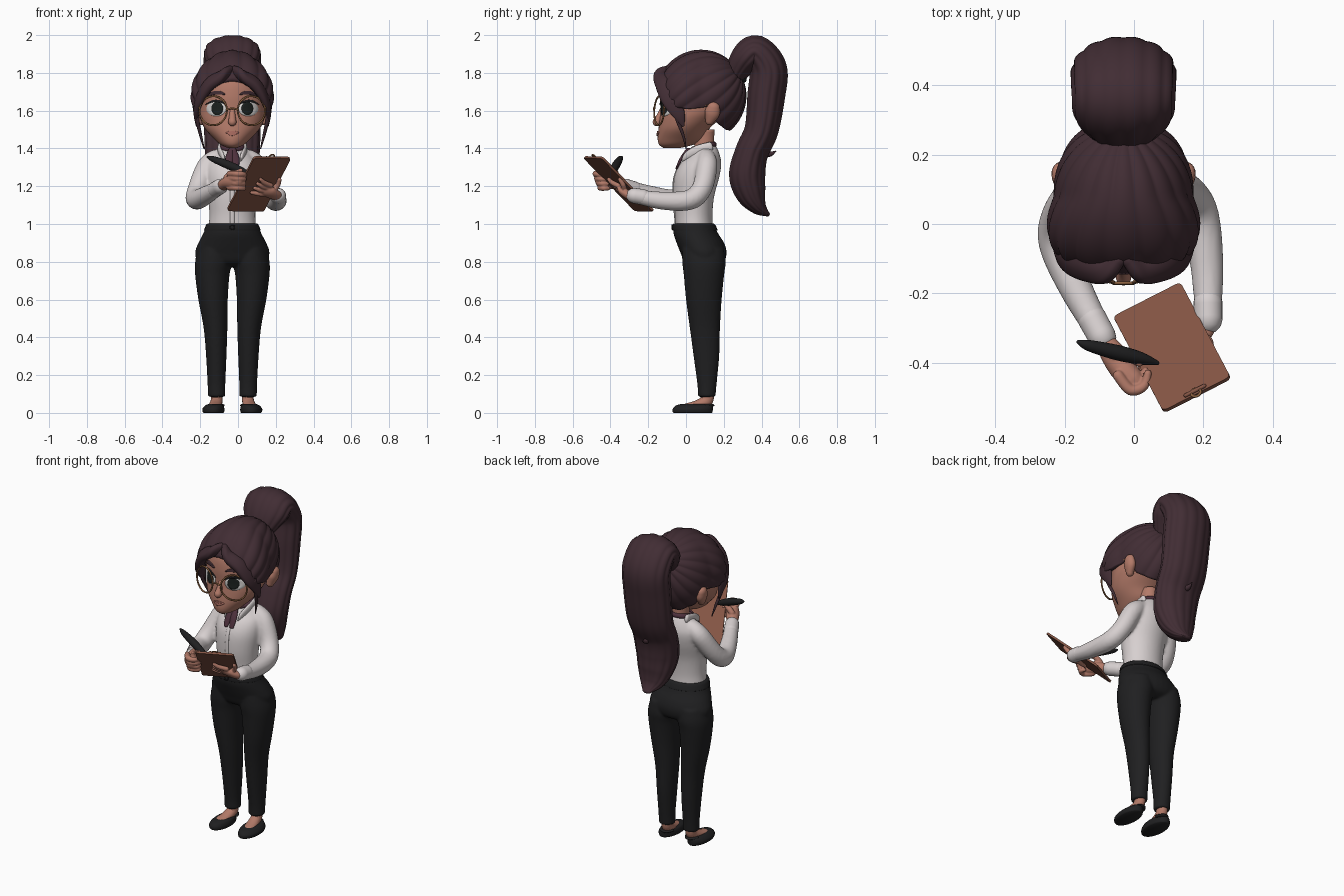
import bpy, bmesh, math
from mathutils import Vector
from mathutils.bvhtree import BVHTree

if "Cube" in bpy.data.objects:
    bpy.data.objects.remove(bpy.data.objects["Cube"])

CX, TAU = -0.03, 2 * math.pi  # body centre line, full turn


def material(name, *rgb):
    m = bpy.data.materials.new(name)
    m.diffuse_color = (*rgb, 1)
    m.use_nodes = True
    m.node_tree.nodes["Principled BSDF"].inputs["Base Color"].default_value = m.diffuse_color
    return m


SKIN, HAIR = material("skin", .45, .195, .14), material("dark_plum_hair", .053, .026, .034)
SHIRT, BLACK = material("off_white_cloth", .68, .63, .63), material("black_cloth", .014, .014, .015)
BOARD, GOLD = material("brown_board", .23, .09, .058), material("bronze_metal", .26, .12, .05)
LIP, WHITE = material("lips", .39, .145, .115), material("eye_white", .72, .70, .68)
IRIS, SCARF = material("dark_iris", .012, .016, .014), material("mauve_scarf", .075, .03, .045)


def make(name, verts, faces, mat, smooth=True):
    me = bpy.data.meshes.new(name)
    me.from_pydata([tuple(v) for v in verts], [], faces)
    bm = bmesh.new()
    bm.from_mesh(me)
    bmesh.ops.recalc_face_normals(bm, faces=bm.faces)
    bm.to_mesh(me)
    me.materials.append(mat)
    me.shade_smooth() if smooth else me.shade_flat()
    ob = bpy.data.objects.new(name, me)
    bpy.context.collection.objects.link(ob)
    return ob


def grid(rows, n):
    """Quads between consecutive closed rings of n points."""
    return [(i * n + j, i * n + (j + 1) % n, (i + 1) * n + (j + 1) % n, (i + 1) * n + j) for i in range(rows - 1) for j in range(n)]


def spline(pts, steps):
    """Catmull-Rom resampling of points with any number of fields."""
    out, n = [], len(pts)
    for i in range(n - 1):
        p = [pts[max(0, min(n - 1, i + k))] for k in (-1, 0, 1, 2)]
        for t in [s / steps for s in range(steps)]:
            out.append([.5 * (2 * b + (c - a) * t + (2 * a - 5 * b + 4 * c - d) * t * t + (3 * b - a - 3 * c + d) * t ** 3)
                        for a, b, c, d in zip(*p)])
    return out + [list(pts[-1])]


def sweep(name, pts, mat, n=20, steps=5, flat=False, lobes=0):
    """Sweep elliptical rings along points (x, y, z, ra[, rb]), with round ends unless flat."""
    rows = spline([tuple(p) if len(p) == 5 else (*p, p[3]) for p in pts], steps)
    pos = [Vector(r[:3]) for r in rows]
    ref = Vector((0, 0, 1)) if abs((pos[-1] - pos[0]).normalized().x) > .75 else Vector((1, 0, 0))
    rings, verts = [], []
    for i, r in enumerate(rows):
        t = (pos[min(i + 1, len(rows) - 1)] - pos[max(i - 1, 0)]).normalized()
        a = ref if flat else (ref - t * ref.dot(t)).normalized()
        rings.append((pos[i], a, Vector((0, 1, 0)) if flat else t.cross(a), t, r[3], r[4]))
    if not flat:
        caps = [[(c + t * sign * min(ra, rb) * math.sin(k), a, b, t, ra * math.cos(k), rb * math.cos(k)) for k in (.5, 1.0, 1.4)]
                for sign, (c, a, b, t, ra, rb) in ((-1, rings[0]), (1, rings[-1]))]
        rings = caps[0][::-1] + rings + caps[1]
    for c, a, b, t, ra, rb in rings:
        for q in [TAU * j / n for j in range(n)]:
            g = 1 + (.04 * (abs(math.cos(q * lobes / 2)) - .6) if lobes else 0)
            verts.append(c + a * (ra * g * math.cos(q)) + b * (rb * g * math.sin(q)))
    return make(name, verts, grid(len(rings), n) + [tuple(range(n)), tuple(range(len(verts) - n, len(verts)))], mat)


def stack(name, rows, mat, n=32):
    """Horizontal ellipses from (z, y_front, y_back, half_width[, x_offset])."""
    return sweep(name, [(CX + sum(r[4:]), (r[1] + r[2]) / 2, r[0], r[3], (r[2] - r[1]) / 2) for r in rows], mat, n, flat=True)


def ring(name, loc, R, r, mat, axis):
    m = Vector(axis).to_track_quat('Z', 'Y').to_matrix()
    vs = [m @ Vector(((R + r * math.cos(v)) * math.cos(u), (R + r * math.cos(v)) * math.sin(u), r * math.sin(v))) + Vector(loc)
          for u in [TAU * i / 40 for i in range(41)] for v in [TAU * j / 8 for j in range(8)]]
    return make(name, vs, grid(41, 8), mat)


def fuse(obs, name, voxel, rounds):
    """Blend overlapping parts into one soft skin."""
    with bpy.context.temp_override(active_object=obs[0], selected_editable_objects=obs):
        bpy.ops.object.join()
    obs[0].name = name
    m = obs[0].modifiers.new("fuse", 'REMESH')
    m.mode, m.voxel_size, m.use_smooth_shade = 'VOXEL', voxel, True
    obs[0].modifiers.new("soften", 'SMOOTH').iterations = rounds


# Head and neck
head = stack("head", [(1.403, -.12, -.03, .025), (1.42, -.142, .04, .062), (1.45, -.15, .09, .095), (1.50, -.146, .12, .142),
                      (1.55, -.14, .17, .168), (1.60, -.135, .22, .18), (1.68, -.138, .25, .18), (1.76, -.122, .24, .163),
                      (1.84, -.06, .2, .12), (1.88, .02, .14, .06)], SKIN, 40)
stack("neck", [(1.34, .03, .16, .065), (1.40, .045, .15, .05), (1.50, .03, .15, .05)], SKIN)
tree = BVHTree.FromPolygons([v.co for v in head.data.vertices], [p.vertices for p in head.data.polygons])


def decal(name, x, z, rx, rz, off, mat, bend=0, tilt=0):
    """Thin plate laid on the face."""
    vs = []
    for k, q in [(k, TAU * j / 28) for k in (.02, .35, .7, 1, 1.02) for j in range(28)]:
        dx = rx * k * math.cos(q)
        dz = rz * k * math.sin(q) + bend * (dx / rx) ** 2 + tilt * dx
        y = tree.ray_cast(Vector((x + dx, -1, z + dz)), Vector((0, 1, 0)))[0].y
        vs.append((x + dx, y - (off if k <= 1 else -.002), z + dz))
    make(name, vs, grid(5, 28) + [tuple(range(28))], mat)


# Face and glasses
for s in (-1, 1):
    decal("eye_white", CX + s * .085, 1.61, .052, .039, .003, WHITE)
    decal("iris", CX + s * .08, 1.612, .031, .036, .005, IRIS)
    decal("upper_lash", CX + s * .087, 1.652, .057, .006, .007, BLACK, bend=-.022)
    decal("eyebrow", CX + s * .088, 1.695, .05, .010, .006, HAIR, bend=-.014, tilt=-s * .1)
    sweep("ear", [(CX + s * .165, .125, 1.545, .022, .024), (CX + s * .177, .138, 1.585, .028, .04), (CX + s * .182, .145, 1.62, .026, .034)], SKIN)
    ring("glasses_rim", (CX + s * .101, -.142, 1.6), .077, .005, GOLD, (s * .36, -1, .05))
    sweep("glasses_arm", [(CX + s * x, y, z, .005) for x, y, z in ((.174, -.115, 1.615), (.195, -.02, 1.625), (.19, .11, 1.63))], GOLD, 8)
sweep("glasses_bridge", [(CX + d, -.17, 1.605 + e, .005) for d, e in ((-.03, 0), (0, .007), (.03, 0))], GOLD, 8)
sweep("nose", [(CX, -.125, 1.61, .012), (CX, -.14, 1.57, .017), (CX, -.155, 1.54, .022)], SKIN)
decal("upper_lip", CX, 1.486, .036, .007, .006, LIP, bend=-.003)
decal("lower_lip", CX, 1.475, .026, .008, .008, LIP, bend=.004)

# Hair cap: strands run from the ponytail tie to the hairline (angle round the tie, reach)
HAIRLINE = [(0, 126), (28, 129), (56, 136), (80, 135), (95, 121), (112, 87), (138, 93), (160, 88), (180, 84)]
POLE, FWD, SIDE = Vector((0, .832, .555)), Vector((0, -.555, .832)), Vector((1, 0, 0))
N, M, vs = 180, 26, []
for i, j in [(i, j) for i in range(M + 1) for j in range(N)]:
    th, t, deg = TAU * j / N, min(1, (i + .2) / (M - 1)), min(j, N - j) * 360 / N
    ph = t * math.radians(next(p + (q - p) * (deg - a) / (b - a) for (a, p), (b, q) in zip(HAIRLINE, HAIRLINE[1:]) if deg <= b))
    v = POLE * math.cos(ph) + (FWD * math.cos(th) + SIDE * math.sin(th)) * math.sin(ph)
    v /= math.sqrt((v.x / .2) ** 2 + (v.y / .237) ** 2 + (v.z / .24) ** 2)
    v *= (1 + .03 * (abs(math.cos(9 * th)) - .6) * min(1, 3 * t)) * (.86 if i == M else 1)
    v.x *= 1 + 2 * max(0, -v.y) + .1 * max(0, v.y)
    vs.append(v + Vector((CX, .08, 1.68)))
make("hair_cap", vs, grid(M + 1, N) + [tuple(range(N))], HAIR)

# Fringe and side locks
for s in (-1, 1):
    sweep("fringe", [(CX + s * x, y, z, a, b) for x, y, z, a, b in (
        (.012, -.1, 1.815, .02, .025), (.05, -.127, 1.785, .03, .045), (.12, -.114, 1.74, .032, .05), (.172, -.082, 1.66, .024, .05),
        (.191, -.04, 1.585, .014, .035), (.188, -.015, 1.52, .005, .008))], HAIR, 24, lobes=6)
    sweep("side_strand", [(CX + s * x, y, z, r) for x, y, z, r in (
        (.19, -.07, 1.64, .014), (.185, -.045, 1.55, .011), (.168, -.015, 1.47, .008), (.15, 0, 1.40, .003))], HAIR, 10)

# Ponytail
sweep("ponytail", [(CX, y, z, a, b) for y, z, a, b in (
    (.25, 1.77, .075, .05), (.308, 1.865, .138, .08), (.37, 1.912, .147, .088), (.435, 1.82, .15, .1), (.425, 1.68, .15, .1),
    (.40, 1.5, .147, .09), (.348, 1.38, .143, .088), (.324, 1.26, .133, .096), (.345, 1.16, .11, .08), (.385, 1.09, .075, .045),
    (.43, 1.053, .03, .014))], HAIR, 84, 7, lobes=14)
sweep("ponytail_flick", [(CX, .36, 1.46, .03), (CX, .40, 1.39, .026), (CX, .44, 1.37, .016), (CX, .475, 1.385, .003)], HAIR)
ring("hair_tie", (CX, .25, 1.805), .065, .02, BLACK, (0, .6, .8))

# Shirt with sleeves
fuse([stack("shirt", [(.98, -.055, .143, .127), (1.05, -.058, .14, .122), (1.15, -.068, .15, .129), (1.25, -.062, .177, .14),
                      (1.32, -.03, .187, .134), (1.37, .02, .178, .1), (1.415, .04, .16, .064)], SHIRT),
      sweep("right_sleeve", [(CX - .09, .10, 1.345, .05), (-.165, .09, 1.30, .056), (-.214, .02, 1.18, .054),
                             (-.22, -.06, 1.13, .054), (-.165, -.19, 1.155, .048), (-.10, -.31, 1.195, .038)], SHIRT),
      sweep("left_sleeve", [(CX + .09, .11, 1.345, .05), (.105, .11, 1.30, .056), (.158, .085, 1.19, .054),
                            (.192, .02, 1.128, .054), (.21, -.12, 1.123, .048), (.214, -.26, 1.145, .038)], SHIRT)], "shirt", .009, 5)
sweep("right_cuff", [(-.122, -.27, 1.182, .042), (-.092, -.325, 1.2, .041)], SHIRT)
sweep("left_cuff", [(.213, -.225, 1.142, .042), (.214, -.275, 1.15, .041)], SHIRT)
sweep("shirt_placket", [(CX, y, z, .012, .006) for y, z in ((-.053, 1.0), (-.066, 1.15), (-.06, 1.25), (-.028, 1.32))], SHIRT, 12)

# Collar and scarf
ring("scarf_band", (CX, .092, 1.408), .056, .016, SCARF, (0, -.25, 1))
for s in (-1, 1):
    sweep("collar", [(CX + s * x, y, z, a, b) for x, y, z, a, b in (
        (.066, .13, 1.41, .012, .025), (.068, .06, 1.39, .01, .026), (.052, .005, 1.36, .01, .02), (.045, -.02, 1.335, .003, .004))], SHIRT, 12)
    sweep("scarf_tail", [(CX + s * x, y, z, a, b) for x, y, z, a, b in (
        (.006, .012, 1.39, .016, .014), (.016, -.025, 1.345, .022, .009), (.02, -.05, 1.295, .014, .006))], SCARF, 12)

# Trousers and belt
LEG = [(.87, -.02, .2, .085, .095), (.80, -.02, .21, .098, .099), (.73, -.012, .202, .091, .106), (.6, 0, .189, .078, .102),
       (.45, .02, .18, .063, .089), (.3, .04, .176, .054, .085), (.15, .06, .162, .047, .084), (.085, .063, .156, .047, .083)]
fuse([stack("hips", [(1.0, -.066, .148, .134), (.95, -.066, .17, .154), (.90, -.05, .202, .18), (.85, -.03, .215, .197),
                     (.80, -.008, .202, .18), (.775, .03, .16, .11)], BLACK)]
     + [stack("leg", [(*r[:4], s * r[4]) for r in LEG], BLACK) for s in (-1, 1)], "trousers", .0065, 8)
stack("belt", [(.965, -.07, .168, .15), (.975, -.072, .165, .147), (.995, -.071, .155, .139), (1.003, -.066, .146, .13)], BLACK)
ring("belt_buckle", (CX, -.073, .983), .012, .003, BLACK, (0, -1, 0))

# Feet and shoes
for s in (-1, 1):
    sweep("foot", [(CX + s * x, y, z, a, b) for x, y, z, a, b in (
        (.083, .112, .12, .03, .034), (.083, .108, .065, .031, .035), (.09, .06, .042, .034, .026), (.1, -.005, .03, .034, .018))], SKIN)
    stack("shoe", [(0, -.066, .138, .052, s * .1), (.006, -.071, .141, .057, s * .1), (.022, -.07, .142, .058, s * .1),
                   (.038, -.055, .141, .049, s * .096), (.046, -.03, .13, .036, s * .093)], BLACK)
    sweep("shoe_heel", [(CX + s * .085 + .03 * k, .135 - .035 * k * k, .04, .008, .016) for k in (-1, -.5, 0, .5, 1)], BLACK, 10)

# Clipboard in its own tilted frame
C, U, V = Vector((.11, -.356, 1.212)), Vector((.1425, -.27, .28)).normalized(), Vector((.1875, .11, -.015))
V = (V - U * V.dot(U)).normalized()
W = U.cross(V)


def P(a, b, c, *rad):
    return (*(C + U * a + V * b + W * c), *rad)


outline = [(sa * .194 + .015 * math.cos(q), sb * .094 + .015 * math.sin(q)) for sa, sb, q0 in (
    (1, 1, 0), (-1, 1, 1), (-1, -1, 2), (1, -1, 3)) for q in [(q0 + k / 4) * TAU / 4 for k in range(5)]]
make("clipboard", [P(a, b, c) for c in (-.006, .006) for a, b in outline], grid(2, 20) + [tuple(range(20)), tuple(range(20, 40))], BOARD, False)
sweep("clip_bar", [P(.197, -.03, .007, .008, .006), P(.197, .03, .007, .008, .006)], BOARD, 12)
ring("clip_loop", P(.206, 0, .008), .014, .004, GOLD, W)

# Left hand under the board, right hand round the pen
lh = [sweep("palm", [(.213, -.265, 1.148, .027), (.2, -.3, 1.152, .034, .025), P(-.025, .058, -.034, .042, .02), P(-.01, .035, -.026, .034, .014)], SKIN),
      sweep("thumb", [P(-.02, .08, -.03, .016), P(.015, .1, -.02, .014), P(.05, .1, -.012, .011)], SKIN)]
rh = [sweep("palm", [(-.09, -.33, 1.2, .027), (-.06, -.375, 1.215, .037, .032), (-.03, -.42, 1.225, .038), (0, -.45, 1.232, .032, .036)], SKIN),
      sweep("thumb", [(-.06, -.37, 1.245, .018), (-.025, -.375, 1.275, .016), (.015, -.40, 1.282, .012)], SKIN)]
for i in range(4):
    a, z = -.05 + .023 * i, 1.266 - .0245 * i
    lh.append(sweep("finger", [P(a, .055, -.028, .014), P(a + .006 * i, .01, -.024, .013), P(a + .012 * i, -.028 + .004 * i, -.017, .01)], SKIN))
    rh.append(sweep("finger", [(-.045, -.437 + .006 * i, z, .016), (-.01, -.478 + .008 * i, z, .016), (.028, -.467 + .01 * i, z - .003, .014),
                               (.04 - .006 * i, -.43 + .006 * i, z - .004, .011)], SKIN))
fuse(lh, "left_hand", .004, 2)
fuse(rh, "right_hand", .004, 2)
sweep("pen", [(-.16, -.34, 1.355, .006), (-.13, -.35, 1.343, .016), (-.05, -.37, 1.312, .022), (.02, -.387, 1.282, .018), (.066, -.4, 1.262, .007)], BLACK)
